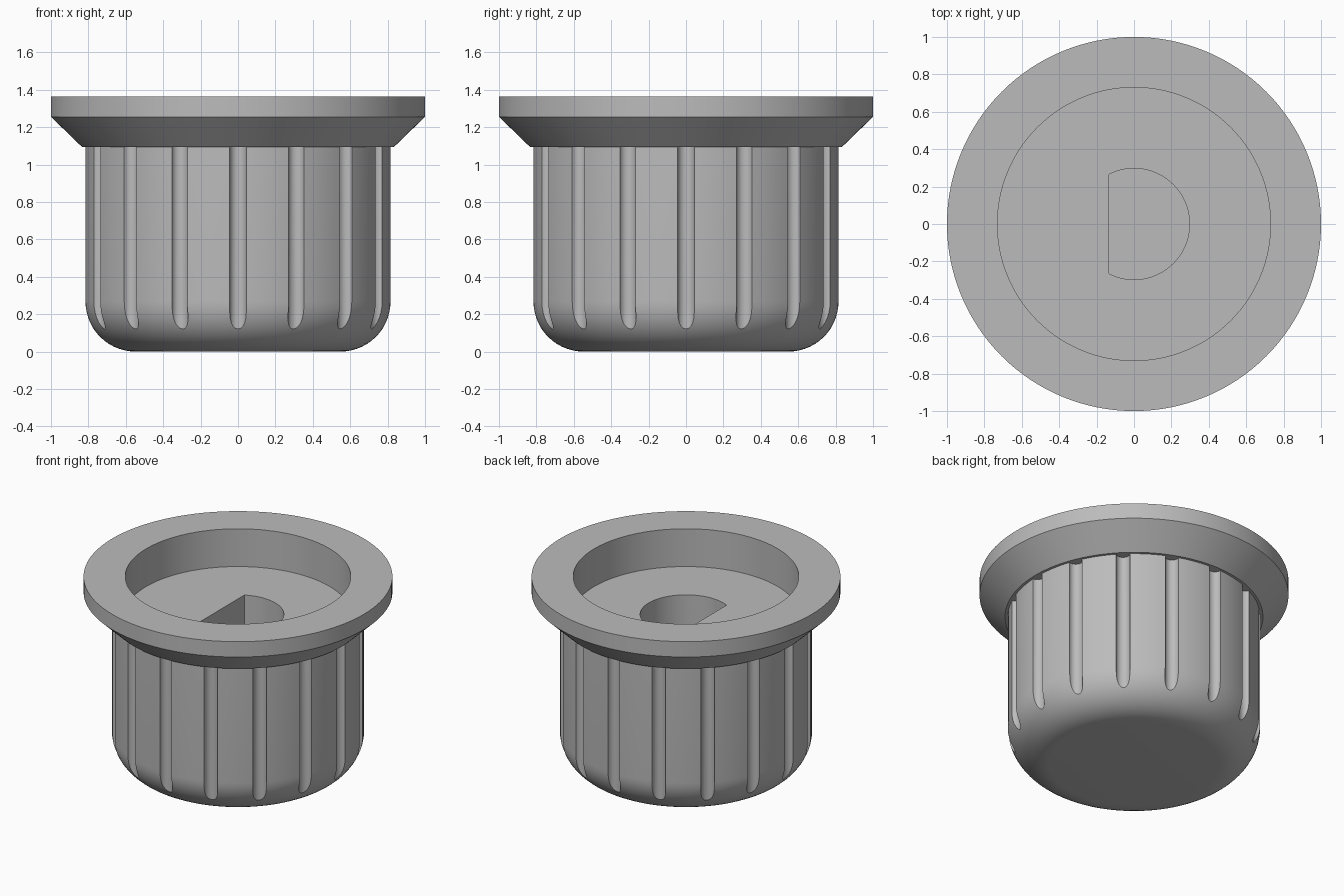
import bpy, bmesh, math
from mathutils import Matrix, Vector

if "Cube" in bpy.data.objects:
    bpy.data.objects.remove(bpy.data.objects["Cube"], do_unlink=True)

TOP, RIM_LOW, SHELF = 1.365, 1.255, 1.095   # heights
BODY_R, FILLET = 0.817, 0.27
GROOVES, GROOVE_R = 16, 0.045
SHAFT_R, SHAFT_FLAT, SHAFT_FLOOR = 0.297, -0.135, 0.27
SEGMENTS = 128

grey = bpy.data.materials.new("plain grey")
grey.use_nodes = True
colour = (0.50, 0.50, 0.50, 1)
grey.diffuse_color = colour
grey.node_tree.nodes["Principled BSDF"].inputs["Base Color"].default_value = colour


def make_object(name, bm):
    bmesh.ops.recalc_face_normals(bm, faces=bm.faces)
    mesh = bpy.data.meshes.new(name)
    bm.to_mesh(mesh)
    bm.free()
    obj = bpy.data.objects.new(name, mesh)
    bpy.context.collection.objects.link(obj)
    mesh.materials.append(grey)
    return obj


def activate(obj):
    bpy.ops.object.select_all(action='DESELECT')
    obj.select_set(True)
    bpy.context.view_layer.objects.active = obj


def revolve(name, profile, closed=False):
    """Spin a list of (radius, height) points around the z axis."""
    bm = bmesh.new()
    verts = [bm.verts.new((r, 0, z)) for r, z in profile]
    pairs = list(zip(verts, verts[1:]))
    if closed:
        pairs.append((verts[-1], verts[0]))
    edges = [bm.edges.new(p) for p in pairs]
    bmesh.ops.spin(bm, geom=verts + edges, cent=(0, 0, 0), axis=(0, 0, 1),
                   angle=math.tau, steps=SEGMENTS, use_merge=False)
    bmesh.ops.remove_doubles(bm, verts=bm.verts, dist=1e-5)
    return make_object(name, bm)


def cut(target, cutter):
    activate(target)
    mod = target.modifiers.new("cut", 'BOOLEAN')
    mod.operation = 'DIFFERENCE'
    mod.solver = 'EXACT'
    mod.object = cutter
    bpy.ops.object.modifier_apply(modifier=mod.name)
    bpy.data.objects.remove(cutter, do_unlink=True)


# Cup-shaped grip with a rounded bottom edge
steps = 14
arc = [(BODY_R - FILLET + FILLET * math.sin(a), FILLET - FILLET * math.cos(a))
       for a in (math.pi / 2 * i / steps for i in range(steps + 1))]
grip = revolve("grip_body", [(0, 0)] + arc + [(BODY_R, SHELF), (0, SHELF)])

# Round vertical flutes, running out through the rounded edge
bm = bmesh.new()
for i in range(GROOVES):
    place = (Matrix.Rotation(math.tau * i / GROOVES, 4, 'Z')
             @ Matrix.Translation((BODY_R, 0, SHELF / 2)))
    bmesh.ops.create_cone(bm, cap_ends=True, segments=32, radius1=GROOVE_R,
                          radius2=GROOVE_R, depth=SHELF + 0.4, matrix=place)
cut(grip, make_object("groove_cutter", bm))

# D-shaped shaft socket
bm = bmesh.new()
half = math.acos(SHAFT_FLAT / SHAFT_R)
outline = [bm.verts.new((SHAFT_R * math.cos(a), SHAFT_R * math.sin(a), SHAFT_FLOOR))
           for a in (half * (2 * i / 64 - 1) for i in range(65))]
base = bm.faces.new(outline)
raised = bmesh.ops.extrude_face_region(bm, geom=[base], use_keep_orig=True)["geom"]
bmesh.ops.translate(bm, vec=Vector((0, 0, 1)),
                    verts=[g for g in raised if isinstance(g, bmesh.types.BMVert)])
cut(grip, make_object("socket_cutter", bm))

# Flared flange ring around the recess
flange = revolve("flange_ring", [(0.73, SHELF), (0.835, SHELF), (1, RIM_LOW),
                                 (1, TOP), (0.73, TOP)], closed=True)

for obj in (grip, flange):
    activate(obj)
    bpy.ops.object.shade_smooth_by_angle(angle=math.radians(30))
